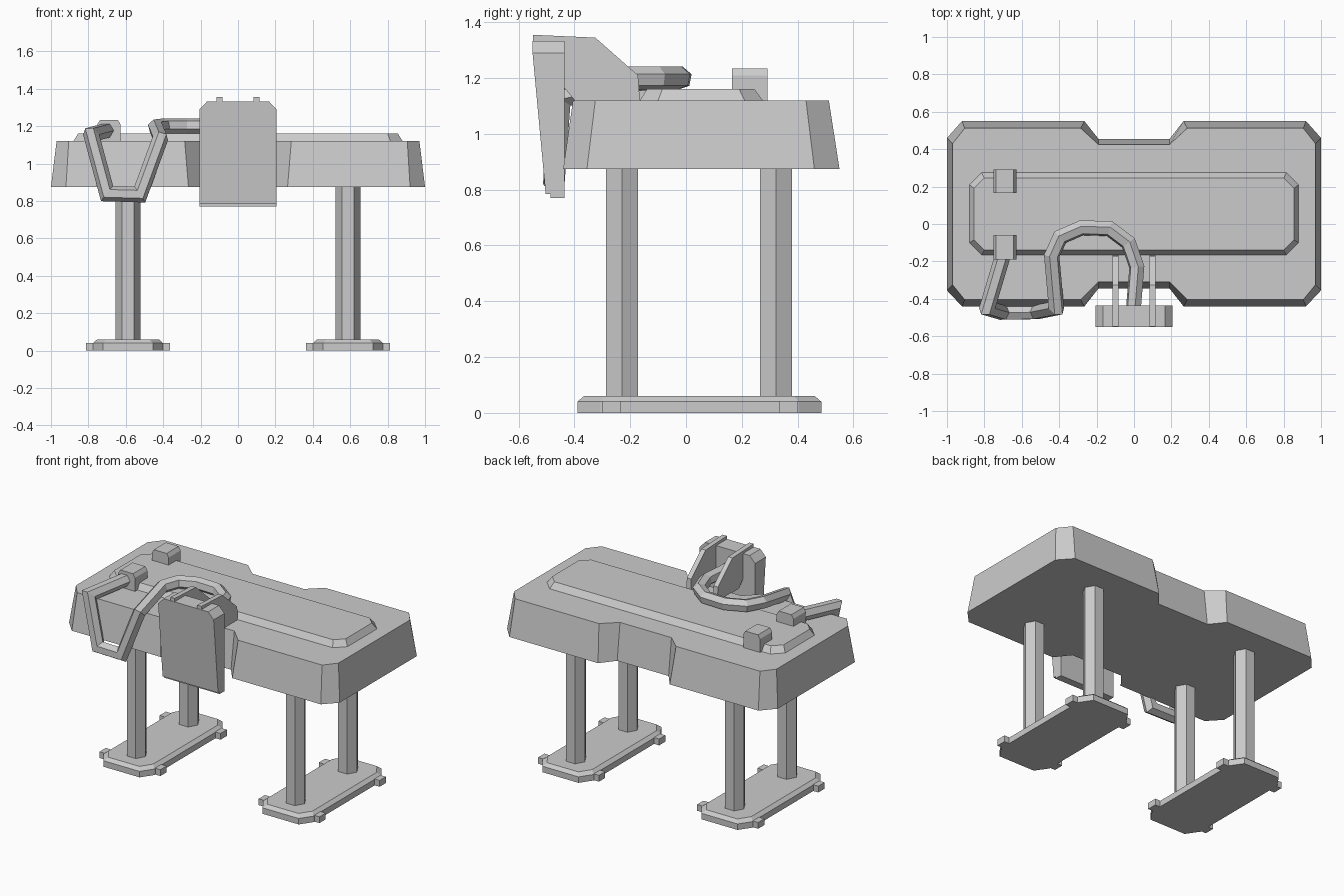
import bpy, bmesh, math
from mathutils import Vector

if "Cube" in bpy.data.objects:
    bpy.data.objects.remove(bpy.data.objects["Cube"])

grey = bpy.data.materials.new("plain_grey")
grey.diffuse_color = (0.6, 0.6, 0.6, 1)
grey.use_nodes = True
grey.node_tree.nodes["Principled BSDF"].inputs["Base Color"].default_value = grey.diffuse_color


def loft(name, rings):
    """Skin a stack of equal-length point rings and cap both ends."""
    bm = bmesh.new()
    vs = [[bm.verts.new(p) for p in ring] for ring in rings]
    n = len(vs[0])
    for a, b in zip(vs, vs[1:]):
        for i in range(n):
            j = (i + 1) % n
            bm.faces.new((a[i], a[j], b[j], b[i]))
    bm.faces.new(vs[0][::-1])
    bm.faces.new(vs[-1])
    bmesh.ops.recalc_face_normals(bm, faces=bm.faces[:])
    me = bpy.data.meshes.new(name)
    bm.to_mesh(me)
    bm.free()
    me.materials.append(grey)
    ob = bpy.data.objects.new(name, me)
    bpy.context.collection.objects.link(ob)
    return ob


def at(pts, z, ox=0, oy=0):
    return [(x + ox, y + oy, z) for x, y in pts]


def octagon(hx, hy, cx, cy):
    """Rectangle with cut corners, half sizes hx, hy and cuts cx, cy."""
    return [(hx, -hy + cy), (hx, hy - cy), (hx - cx, hy), (-hx + cx, hy),
            (-hx, hy - cy), (-hx, -hy + cy), (-hx + cx, -hy), (hx - cx, -hy)]


def box(name, x0, x1, y0, y1, z0, z1):
    q = [(x0, y0), (x1, y0), (x1, y1), (x0, y1)]
    return loft(name, [at(q, z0), at(q, z1)])


def along_x(name, profile, x0, x1):
    return loft(name, [[(x, y, z) for y, z in profile] for x in (x0, x1)])


def along_y(name, profile, y0, y1):
    return loft(name, [[(x, y, z) for x, z in profile] for y in (y0, y1)])


# Table body: notched, cut-corner outline that narrows upwards
def body_outline(hx, front, back, cut_x, cy0, cy1, nx, nf, nb):
    right = [(0.19, nf), (nx, front), (cut_x, front), (hx, cy0),
             (hx, cy1), (cut_x, back), (nx, back), (0.19, nb)]
    return right + [(-x, y) for x, y in reversed(right)]


loft("table_body", [
    at(body_outline(1.0, -0.44, 0.55, 0.92, -0.355, 0.46, 0.265, -0.345, 0.455), 0.875),
    at(body_outline(0.97, -0.405, 0.512, 0.905, -0.325, 0.43, 0.285, -0.31, 0.425), 1.12)])

# Raised mattress pad
loft("mattress", [at(octagon(0.88, 0.22, 0.065, 0.065), 1.12, 0, 0.055),
                  at(octagon(0.855, 0.193, 0.055, 0.055), 1.16, 0, 0.053)])

# Legs and foot plates with side tabs
hexagon = [(0.066 * math.cos(k * math.pi / 3), 0.066 * math.sin(k * math.pi / 3))
           for k in range(6)]
for side in (-1, 1):
    sx = 0.588 * side
    loft("foot_plate", [at(octagon(0.188, 0.437, 0.055, 0.08), 0, sx, 0.048),
                        at(octagon(0.188, 0.437, 0.055, 0.08), 0.04, sx, 0.048),
                        at(octagon(0.165, 0.414, 0.05, 0.075), 0.06, sx, 0.048)])
    for y in (-0.23, 0.322):
        loft("leg", [at(hexagon, 0.05, sx, y), at(hexagon, 0.88, sx, y)])
    for y in (-0.268, 0.367):
        box("foot_tab", sx - 0.225, sx + 0.225, y - 0.033, y + 0.033, 0, 0.042)

# Control panel: slanted front, cut top corners
def panel_ring(y_top, y_low):
    h = 0.205
    return [(-h, y_low, 0.785), (h, y_low, 0.785), (h, y_top, 1.29),
            (h - 0.04, y_top, 1.333), (-h + 0.04, y_top, 1.333), (-h, y_top, 1.29)]


loft("control_panel", [panel_ring(-0.55, -0.503), panel_ring(-0.436, -0.436)])
box("panel_lower_edge", -0.205, 0.205, -0.486, -0.436, 0.77, 0.80)

# Two support fins holding the panel to the table
fin = [(-0.548, 1.355), (-0.325, 1.345), (-0.172, 1.21), (-0.165, 1.115),
       (-0.395, 1.115), (-0.44, 1.17), (-0.548, 1.30)]
for x in (-0.1, 0.098):
    along_x("panel_fin", fin, x - 0.016, x + 0.016)

# Two clamp blocks with cut top edges
clamp = [(-0.752, 1.115), (-0.628, 1.115), (-0.628, 1.21), (-0.643, 1.234),
         (-0.737, 1.234), (-0.752, 1.21)]
for y0, y1 in ((-0.19, -0.06), (0.165, 0.292)):
    along_y("clamp_block", clamp, y0, y1)

# Hose: six-sided tube with mitred bends, draped over the table's front edge
path = [Vector(p) for p in (
    (-0.69, -0.13, 1.18), (-0.785, -0.45, 1.155), (-0.70, -0.475, 0.84),
    (-0.525, -0.472, 0.835), (-0.415, -0.45, 1.135), (-0.44, -0.17, 1.195),
    (-0.395, -0.07, 1.2), (-0.28, -0.02, 1.2), (-0.13, -0.025, 1.2),
    (-0.03, -0.10, 1.2), (0.015, -0.23, 1.2), (-0.002, -0.44, 1.2))]
d = (path[1] - path[0]).normalized()
u = d.cross(Vector((0, 0, 1))).normalized()
w = u.cross(d)
ring = [path[0] + 0.042 * (u * math.cos(k * math.pi / 3) + w * math.sin(k * math.pi / 3))
        for k in range(6)]
rings = [ring]
for i in range(1, len(path)):
    d = (path[i] - path[i - 1]).normalized()
    out = (path[i + 1] - path[i]).normalized() if i + 1 < len(path) else d
    n = (d + out).normalized()
    ring = [v + d * ((path[i] - v).dot(n) / d.dot(n)) for v in ring]
    rings.append(ring)
loft("hose", rings)
